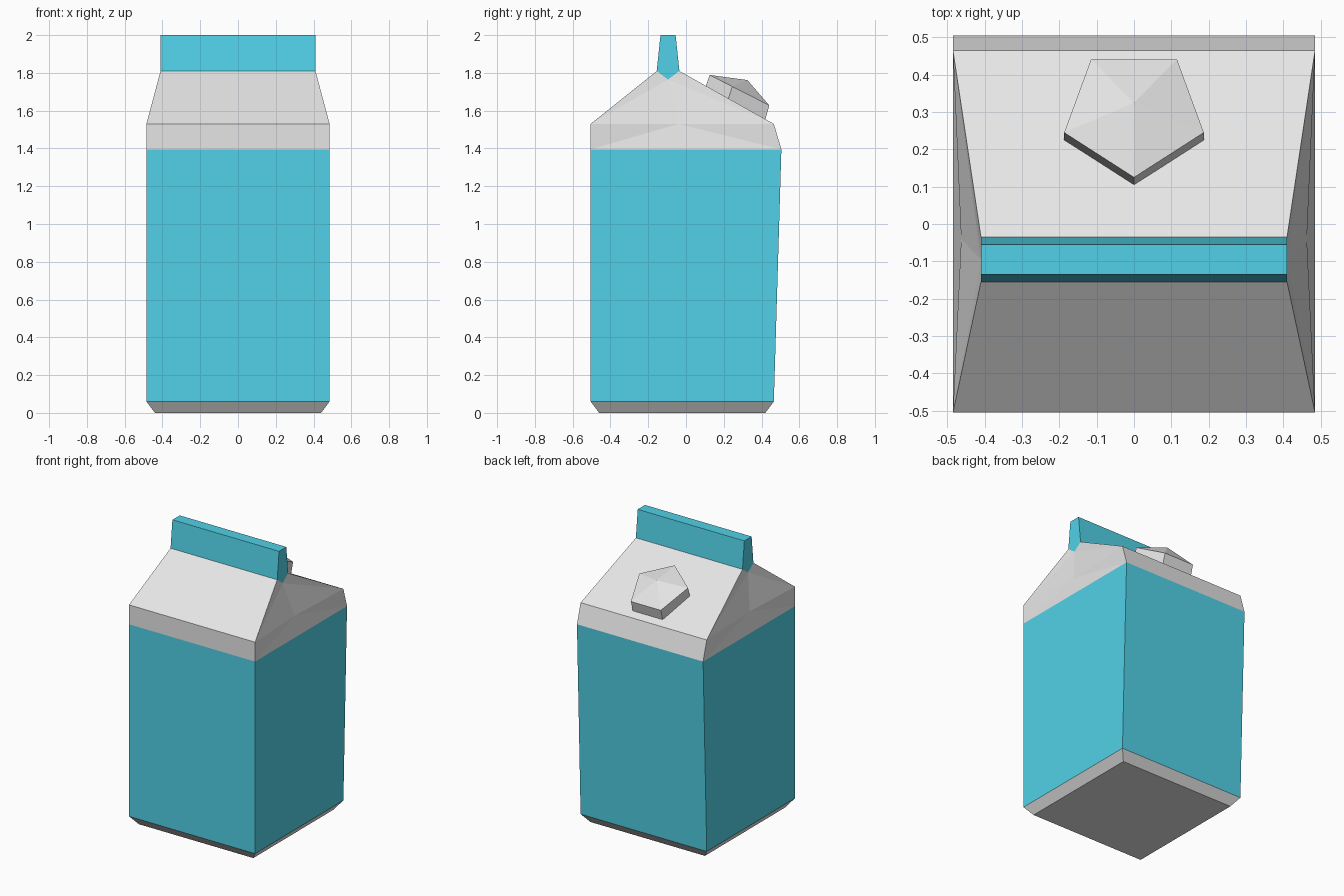
import bpy

if "Cube" in bpy.data.objects:
    bpy.data.objects.remove(bpy.data.objects["Cube"])

def material(name, rgb):
    m = bpy.data.materials.new(name)
    m.diffuse_color = (*rgb, 1)
    m.use_nodes = True
    m.node_tree.nodes["Principled BSDF"].inputs["Base Color"].default_value = m.diffuse_color
    return m

WHITE = material("carton white", (0.79, 0.79, 0.79))
TEAL = material("teal", (0.083, 0.64, 0.80))

def build(name, verts, faces, mats):
    me = bpy.data.meshes.new(name)
    me.from_pydata(verts, [], faces)
    for m in mats:
        me.materials.append(m)
    ob = bpy.data.objects.new(name, me)
    bpy.context.collection.objects.link(ob)
    return ob

def ring(x, y0, y1, z):
    return [(-x, y0, z), (x, y0, z), (x, y1, z), (-x, y1, z)]

def side_quads(a, b, n=4):
    return [(a + i, a + (i + 1) % n, b + (i + 1) % n, b + i) for i in range(n)]

# Carton body: chamfered foot, teal walls that widen towards the top
verts = (ring(0.44, -0.46, 0.42, 0) + ring(0.485, -0.505, 0.465, 0.06)
         + ring(0.485, -0.505, 0.505, 1.395))
body = build("carton_body", verts,
             [(3, 2, 1, 0)] + side_quads(0, 4) + side_quads(4, 8), [WHITE, TEAL])
for p in body.data.polygons:
    p.material_index = int(p.center.z > 0.3)

# Gable roof: shoulder band, two slopes, and side panels folded inwards
verts = (ring(0.485, -0.505, 0.505, 1.395) + ring(0.485, -0.505, 0.465, 1.53)
         + ring(0.41, -0.155, -0.035, 1.81)
         + [(0.463, -0.04, 1.53), (0.41, -0.095, 1.765),
            (-0.463, -0.04, 1.53), (-0.41, -0.095, 1.765)])
faces = [(0, 1, 5, 4), (2, 3, 7, 6), (4, 5, 9, 8), (6, 7, 11, 10)]
for lo, mid, hi, fold, tip in ((1, 5, 9, 12, 13), (3, 7, 11, 14, 15)):
    lo2, mid2, hi2 = (2, 6, 10) if lo == 1 else (0, 4, 8)
    faces += [(lo, lo2, fold), (lo, fold, mid), (lo2, mid2, fold),
              (mid, fold, tip), (mid, tip, hi),
              (mid2, tip, fold), (mid2, hi2, tip)]
build("gable_roof", verts, faces, [WHITE])

# Sealed top fin with pointed lower ends
verts = (ring(0.41, -0.155, -0.035, 1.81) + ring(0.41, -0.135, -0.055, 2.0)
         + [(0.41, -0.095, 1.765), (-0.41, -0.095, 1.765)])
build("top_fin", verts,
      [(0, 1, 5, 4), (2, 3, 7, 6), (4, 5, 6, 7),
       (1, 8, 2, 6, 5), (3, 9, 0, 4, 7)], [TEAL])

# Five-sided screw cap on the back slope, with a low pointed top
outline = [(0, 0.125), (0.187, 0.245), (0.115, 0.441), (-0.115, 0.441), (-0.187, 0.245)]
base = [(x, y - 0.027, 1.785 - 0.56 * (y + 0.008)) for x, y in outline]
top = [(x, y, 1.788 - 0.51 * (y - 0.127)) for x, y in outline]
cap_faces = side_quads(0, 5, 5) + [(5 + i, 5 + (i + 1) % 5, 10) for i in range(5)]
build("screw_cap", base + top + [(0, 0.325, 1.762)], cap_faces, [WHITE])
